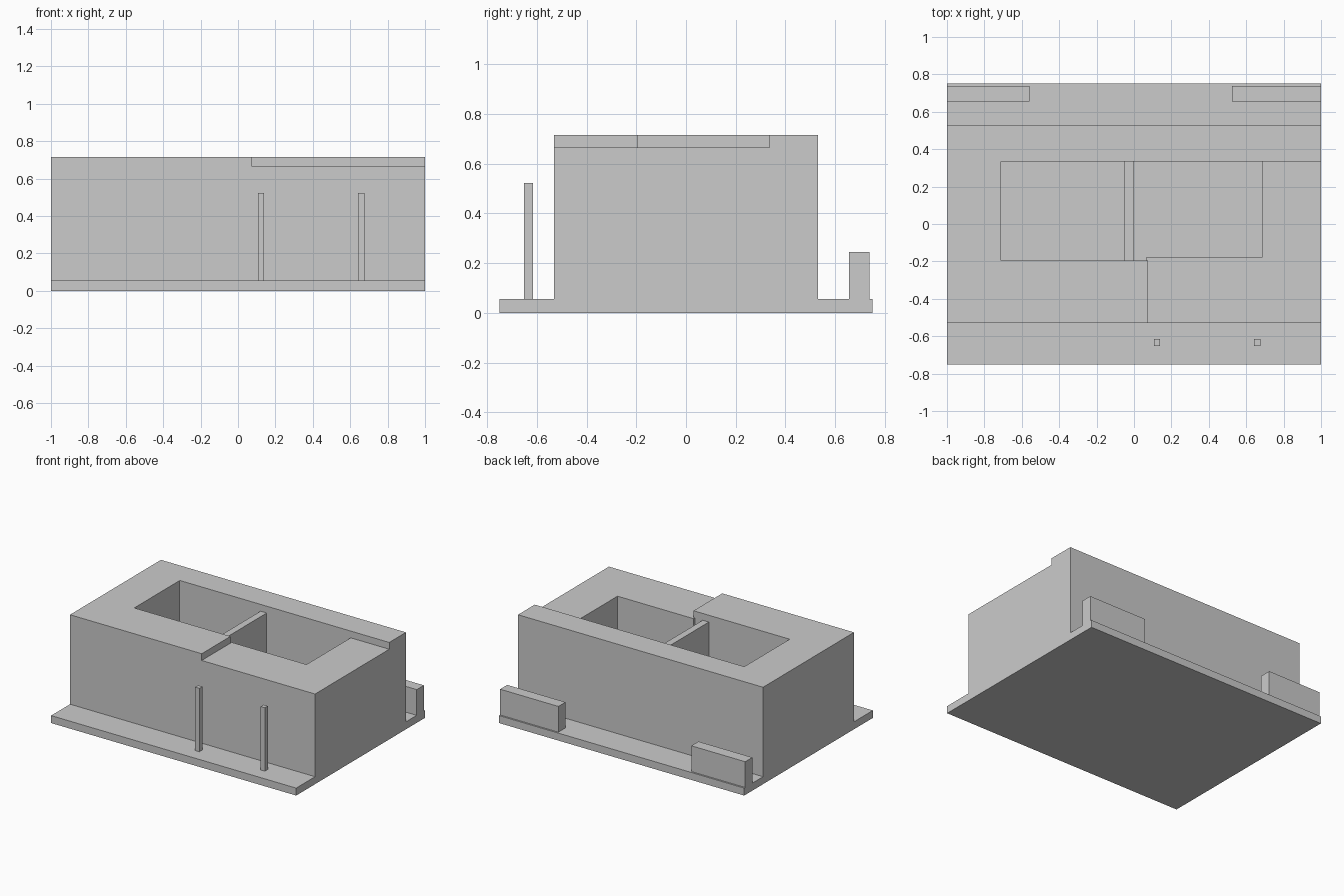
import bpy
import bmesh

if "Cube" in bpy.data.objects:
    bpy.data.objects.remove(bpy.data.objects["Cube"])


def extrude_x(name, profile, x0, x1):
    """Extrude a closed (y, z) profile from x0 to x1."""
    bm = bmesh.new()
    face = bm.faces.new([bm.verts.new((x0, y, z)) for y, z in profile])
    out = bmesh.ops.extrude_face_region(bm, geom=[face])
    moved = [v for v in out["geom"] if isinstance(v, bmesh.types.BMVert)]
    bmesh.ops.translate(bm, verts=moved, vec=(x1 - x0, 0, 0))
    bmesh.ops.recalc_face_normals(bm, faces=bm.faces)
    mesh = bpy.data.meshes.new(name)
    bm.to_mesh(mesh)
    bm.free()
    obj = bpy.data.objects.new(name, mesh)
    bpy.context.collection.objects.link(obj)
    return obj


def box(name, x, y, z):
    """Box from (min, max) pairs on each axis."""
    return extrude_x(name, [(y[0], z[0]), (y[1], z[0]), (y[1], z[1]), (y[0], z[1])], *x)


def cut(target, cutter):
    """Subtract the cutter from the target and remove the cutter."""
    mod = target.modifiers.new("cut", "BOOLEAN")
    mod.operation = "DIFFERENCE"
    mod.solver = "EXACT"
    mod.object = cutter
    cutter.hide_render = True
    bpy.context.view_layer.objects.active = target
    bpy.ops.object.modifier_apply(modifier=mod.name)
    bpy.data.objects.remove(cutter)


BASE, LOW, TOP = 0.055, 0.665, 0.715

# Building mass and base plate as one stepped profile
building = extrude_x("building", [(-0.75, 0), (0.75, 0), (0.75, BASE), (0.53, BASE),
                                  (0.53, TOP), (-0.53, TOP), (-0.53, BASE), (-0.75, BASE)], -1, 1)

# Lowered roof corner, then the courtyard opening
cut(building, box("roof_step_cutter", (0.075, 1.2), (-0.8, 0.335), (LOW, 1)))
cut(building, box("courtyard_cutter", (-0.71, 0.685), (-0.195, 0.335), (BASE, 1.2)))

# Dividing wall and thin ledge inside the courtyard
box("courtyard_divider", (-0.05, 0.0), (-0.195, 0.335), (BASE, LOW))
box("courtyard_ledge", (0.065, 0.685), (-0.195, -0.18), (BASE, LOW))

# Low walls along the back edge
for side, x in (("left", (-1, -0.56)), ("right", (0.525, 1))):
    box("back_wall_" + side, x, (0.655, 0.738), (BASE, 0.245))

# Slim posts at the front
for side, x in (("left", 0.106), ("right", 0.641)):
    box("front_post_" + side, (x, x + 0.034), (-0.651, -0.616), (BASE, 0.523))
